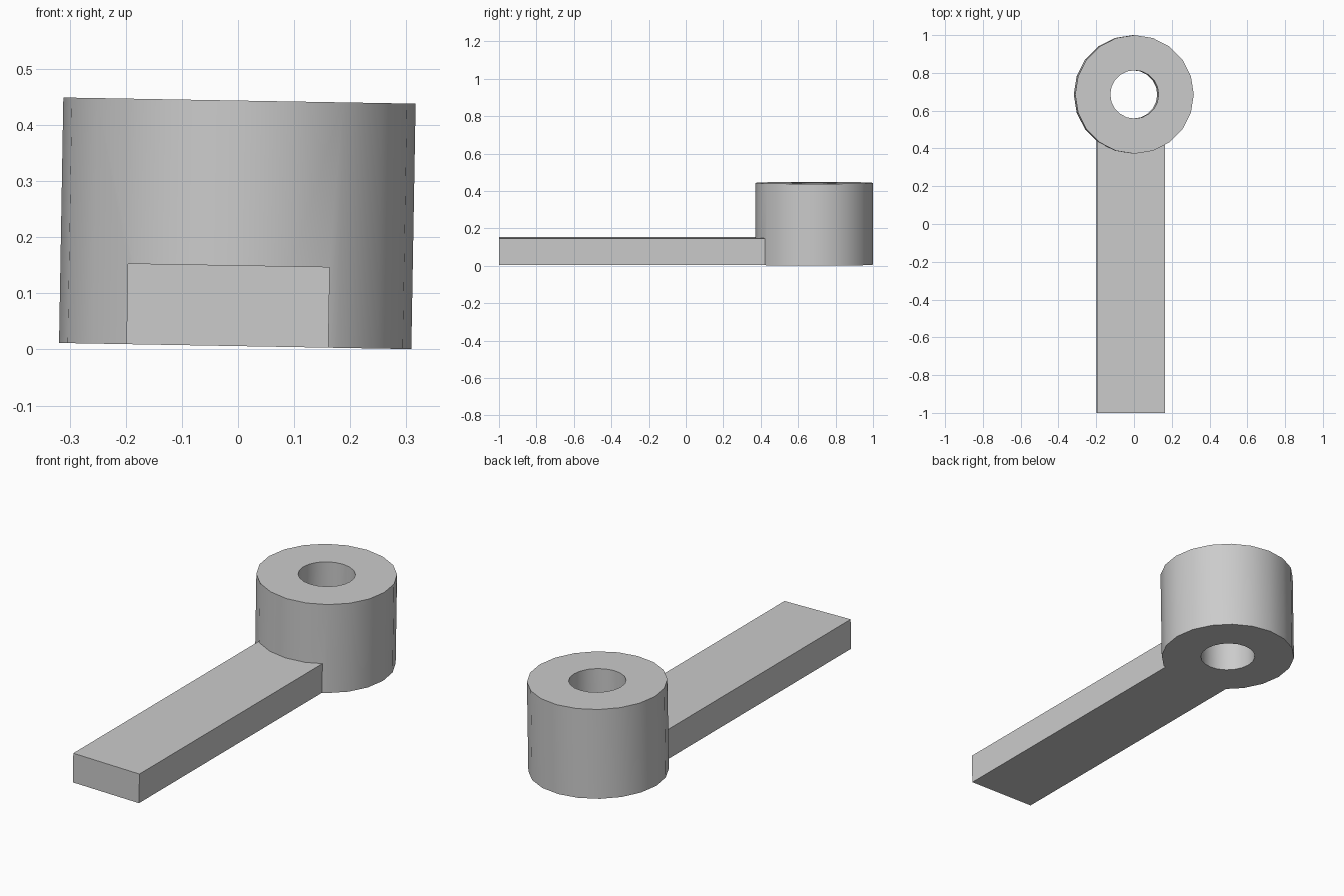
import bpy
import bmesh
from math import radians, tau
from mathutils import Matrix

cube = bpy.data.objects.get("Cube")
if cube:
    bpy.data.objects.remove(cube, do_unlink=True)

SIDES = 20
HUB_Y = 0.686
OUTER, INNER, HEIGHT = 0.314, 0.128, 0.4375
ARM_LEFT, ARM_RIGHT, ARM_HEIGHT = -0.194, 0.166, 0.144
ARM_FRONT, ARM_BACK = -1.0, 0.48

grey = bpy.data.materials.new("plain grey")
grey.use_nodes = True
colour = (0.6, 0.6, 0.6, 1)
grey.diffuse_color = colour
grey.node_tree.nodes["Principled BSDF"].inputs["Base Color"].default_value = colour

# The whole part leans one degree to the side
lean = Matrix.Translation((-0.005, 0, 0.006)) @ Matrix.Rotation(radians(1), 4, "Y")


def add_object(name, bm):
    bmesh.ops.recalc_face_normals(bm, faces=bm.faces)
    mesh = bpy.data.meshes.new(name)
    bm.to_mesh(mesh)
    bm.free()
    mesh.materials.append(grey)
    obj = bpy.data.objects.new(name, mesh)
    bpy.context.collection.objects.link(obj)
    obj.matrix_world = lean
    return obj


# Hub: a rectangular section spun into a thick ring
bm = bmesh.new()
corners = [(INNER, 0), (OUTER, 0), (OUTER, HEIGHT), (INNER, HEIGHT)]
verts = [bm.verts.new((r, HUB_Y, z)) for r, z in corners]
edges = [bm.edges.new((verts[i], verts[(i + 1) % 4])) for i in range(4)]
bmesh.ops.spin(bm, geom=verts + edges, cent=(0, HUB_Y, 0), axis=(0, 0, 1),
               angle=tau, steps=SIDES, use_merge=True)
bmesh.ops.remove_doubles(bm, verts=bm.verts, dist=0.0005)
hub = add_object("hub", bm)

# Arm: a flat bar ending inside the hub wall
bm = bmesh.new()
bmesh.ops.create_cube(bm, size=1)
size = (ARM_RIGHT - ARM_LEFT, ARM_BACK - ARM_FRONT, ARM_HEIGHT)
centre = ((ARM_LEFT + ARM_RIGHT) / 2, (ARM_FRONT + ARM_BACK) / 2, ARM_HEIGHT / 2)
bmesh.ops.scale(bm, vec=size, verts=bm.verts)
bmesh.ops.translate(bm, vec=centre, verts=bm.verts)
arm = add_object("arm", bm)

# Fuse the arm and hub into one lever
bpy.context.view_layer.update()
join = hub.modifiers.new("join arm", "BOOLEAN")
join.operation = "UNION"
join.solver = "EXACT"
join.object = arm
bpy.ops.object.select_all(action="DESELECT")
bpy.context.view_layer.objects.active = hub
hub.select_set(True)
bpy.ops.object.modifier_apply(modifier=join.name)
bpy.data.objects.remove(arm, do_unlink=True)
hub.name = "lever_with_hub"
bpy.ops.object.shade_smooth_by_angle(angle=radians(30))
